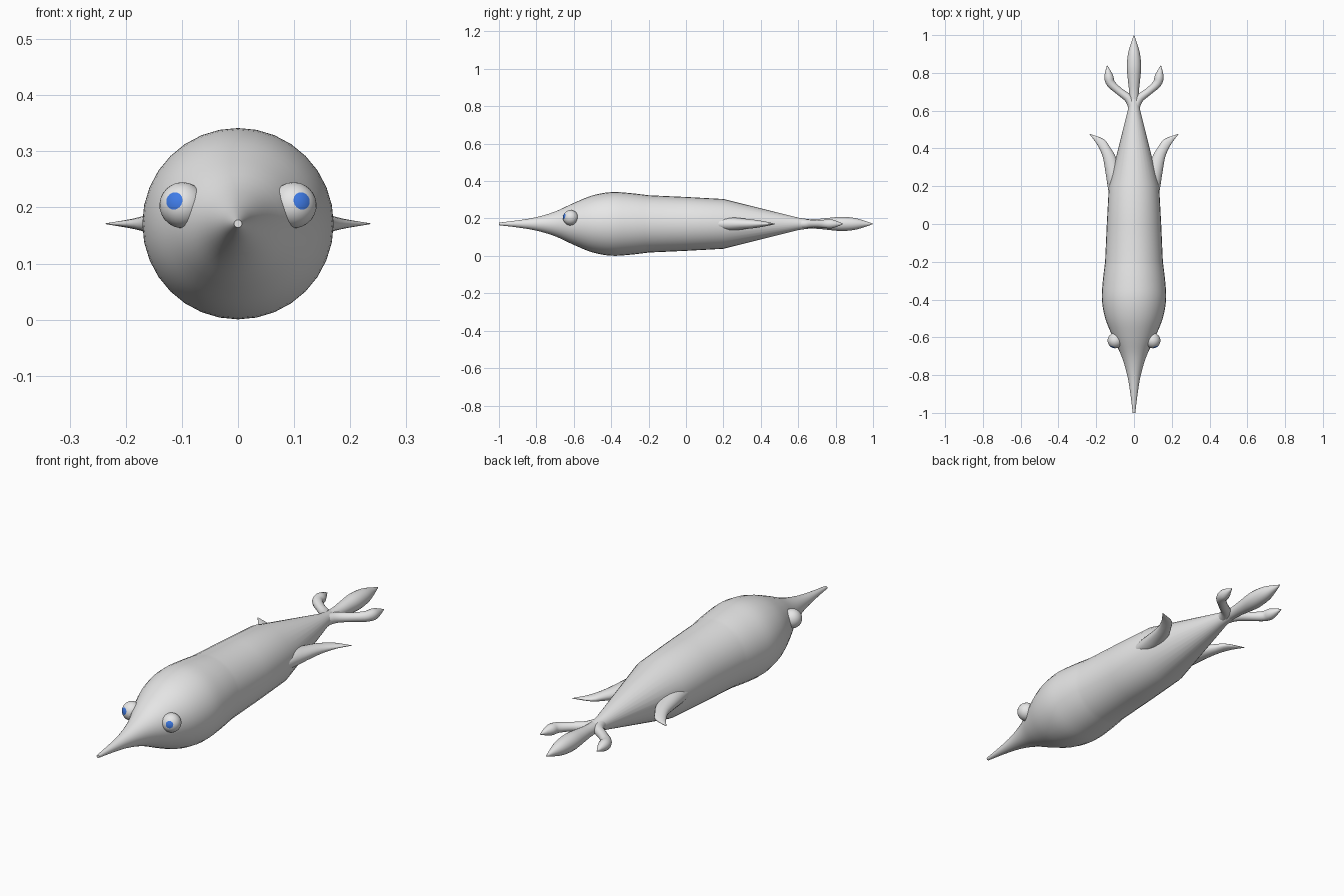
import bpy, bmesh, math
from mathutils import Vector

cube = bpy.data.objects.get("Cube")
if cube:
    bpy.data.objects.remove(cube, do_unlink=True)

Z = 0.171  # height of the body axis


def material(name, colour):
    m = bpy.data.materials.new(name)
    m.use_nodes = True
    m.diffuse_color = colour
    m.node_tree.nodes["Principled BSDF"].inputs["Base Color"].default_value = colour
    return m


grey = material("pale grey", (0.8, 0.8, 0.8, 1))
blue = material("blue", (0.05, 0.2, 0.8, 1))


def finish(bm, name, mats):
    bmesh.ops.recalc_face_normals(bm, faces=bm.faces)
    me = bpy.data.meshes.new(name)
    bm.to_mesh(me)
    bm.free()
    ob = bpy.data.objects.new(name, me)
    bpy.context.collection.objects.link(ob)
    for m in mats:
        me.materials.append(m)
    bpy.ops.object.select_all(action='DESELECT')
    ob.select_set(True)
    bpy.context.view_layer.objects.active = ob
    bpy.ops.object.shade_smooth_by_angle(angle=math.radians(50))
    return ob


def smooth(rows, steps=4):
    """Catmull-Rom curve through rows of numbers."""
    pts = [Vector(r) for r in rows]
    out = []
    for i in range(len(pts) - 1):
        p0, p1 = pts[max(i - 1, 0)], pts[i]
        p2, p3 = pts[i + 1], pts[min(i + 2, len(pts) - 1)]
        for k in range(steps):
            t = k / steps
            out.append(p1 + 0.5 * t * (p2 - p0 + t * (2 * p0 - 5 * p1 + 4 * p2 - p3
                       + t * (3 * (p1 - p2) + p3 - p0))))
    return out + [pts[-1]]


def loft(name, sections, sides):
    """Skin elliptical sections given as (centre, half axis, half axis)."""
    bm = bmesh.new()
    rings = []
    for c, a, b in sections:
        angles = [2 * math.pi * i / sides for i in range(sides)]
        rings.append([bm.verts.new(c + a * math.cos(t) + b * math.sin(t)) for t in angles])
    for r, s in zip(rings, rings[1:]):
        for i in range(sides):
            j = (i + 1) % sides
            bm.faces.new((r[i], r[j], s[j], s[i]))
    bm.faces.new(rings[0])
    bm.faces.new(rings[-1])
    return finish(bm, name, [grey])


def lathe(name, profile, sides=32):
    """Turn (y, radius) pairs about the body axis."""
    return loft(name, [(Vector((0, y, Z)), Vector((r, 0, 0)), Vector((0, 0, r)))
                       for y, r in profile], sides)


# Beak and head flow into a straight-sided body that narrows to the tail
head = [(-1, .007), (-.9, .019), (-.8, .036), (-.7, .066), (-.6, .112),
        (-.5, .152), (-.4, .17), (-.3, .165), (-.2, .153)]
lathe("body", smooth(head) + [Vector(p) for p in ((0, .144), (.2, .133), (.6, .033), (.68, .022))])

# Central tail leaf
leaf = [(.62, .024), (.7, .026), (.76, .032), (.83, .038), (.9, .032), (.96, .015), (1, .001)]
lathe("tail_leaf", smooth(leaf), 20)

prong = [(0, .6, .026), (.025, .66, .023), (.08, .704, .02), (.123, .745, .023),
         (.134, .785, .023), (.142, .84, .001)]
# Fin rows: outer x, outer y, inner x, inner y, half height
fin = [(.122, .1, .115, .11, .004), (.138, .19, .07, .25, .034), (.152, .28, .092, .345, .028),
       (.167, .36, .126, .405, .02), (.198, .425, .16, .449, .01), (.236, .476, .232, .477, .001)]

for s, side in ((1, "left"), (-1, "right")):
    # Hooked tail prong
    path = smooth(prong)
    sections = []
    for i, p in enumerate(path):
        q, o = path[min(i + 1, len(path) - 1)], path[max(i - 1, 0)]
        across = Vector((s * (q.y - o.y), o.x - q.x, 0)).normalized()
        sections.append((Vector((s * p.x, p.y, Z)), across * p.z, Vector((0, 0, p.z))))
    loft("tail_prong_" + side, sections, 14)

    # Swept side fin
    sections = []
    for ox, oy, ix, iy, h in smooth(fin, 3):
        outer, inner = Vector((s * ox, oy, Z)), Vector((s * ix, iy, Z))
        sections.append(((outer + inner) / 2, (outer - inner) / 2, Vector((0, 0, h))))
    loft("fin_" + side, sections, 16)

    # Eye with its pole turned to the gaze, so the pole cap is the pupil
    bm = bmesh.new()
    bmesh.ops.create_uvsphere(bm, u_segments=24, v_segments=16, radius=.041)
    for f in bm.faces:
        f.material_index = int(f.calc_center_median().z > .041 * math.cos(math.radians(23)))
    gaze = Vector((s * .38, -.9, .2))
    turn = gaze.to_track_quat('Z', 'Y').to_matrix()
    bmesh.ops.rotate(bm, verts=bm.verts, cent=(0, 0, 0), matrix=turn)
    bmesh.ops.translate(bm, verts=bm.verts, vec=(s * .099, -.617, .204))
    finish(bm, "eye_" + side, [grey, blue])
